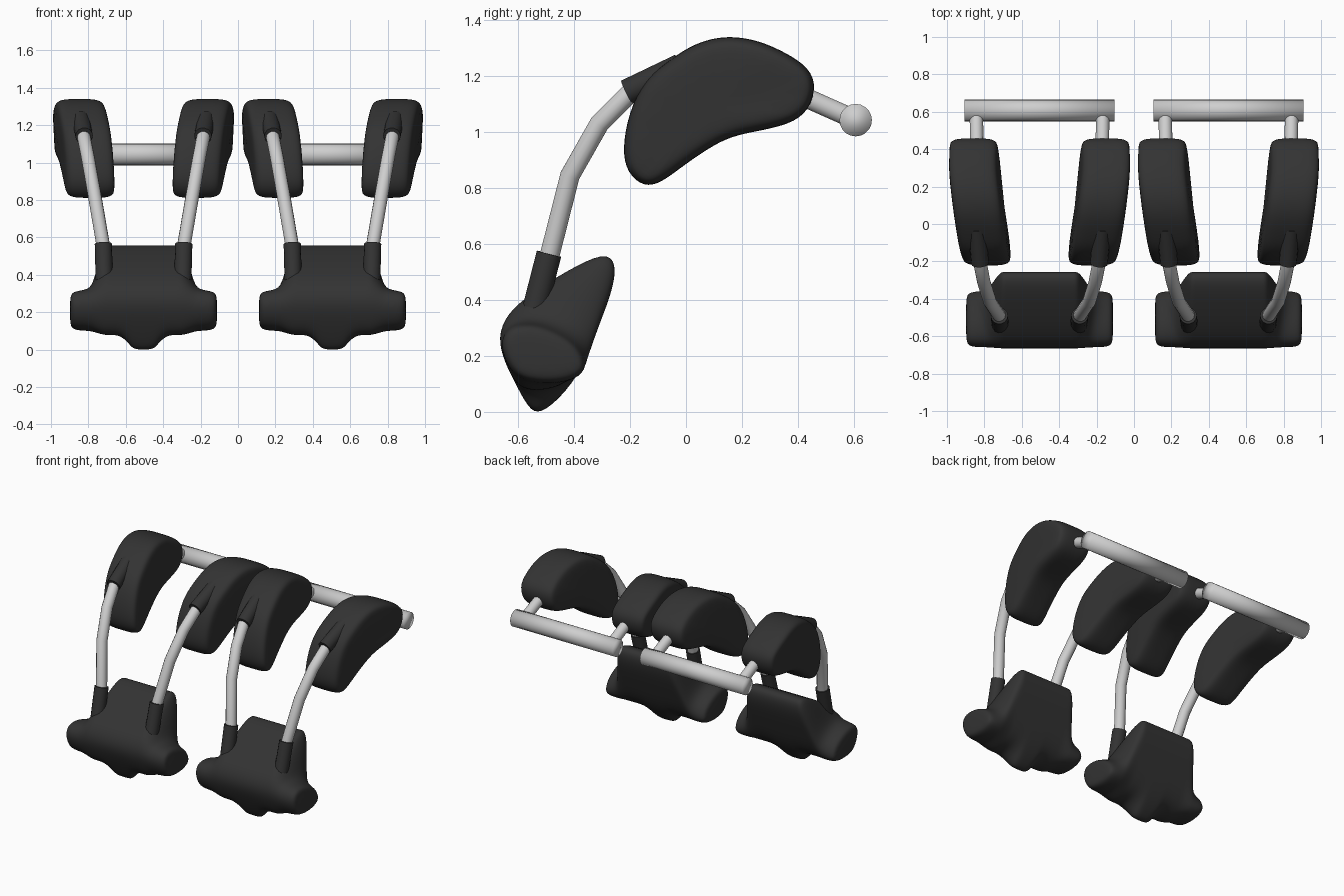
import bpy, bmesh, math
from mathutils import Vector

if "Cube" in bpy.data.objects:
    bpy.data.objects.remove(bpy.data.objects["Cube"])


def material(name, v):
    m = bpy.data.materials.new(name)
    m.diffuse_color = (v, v, v, 1)
    m.use_nodes = True
    m.node_tree.nodes["Principled BSDF"].inputs["Base Color"].default_value = m.diffuse_color
    return m


FOAM = material("black_foam", 0.033)
METAL = material("light_grey_metal", 0.62)


def loft(name, rings, mat, subsurf=0, angle=None):
    """Skin a list of equal-length closed rings and cap both ends."""
    bm = bmesh.new()
    vr = [[bm.verts.new(p) for p in r] for r in rings]
    n = len(vr[0])
    for a, b in zip(vr, vr[1:]):
        for i in range(n):
            j = (i + 1) % n
            bm.faces.new((a[i], a[j], b[j], b[i]))
    bm.faces.new(vr[0])
    bm.faces.new(vr[-1])
    bmesh.ops.recalc_face_normals(bm, faces=bm.faces)
    for f in bm.faces:
        f.smooth = True
    me = bpy.data.meshes.new(name)
    bm.to_mesh(me)
    bm.free()
    me.materials.append(mat)
    ob = bpy.data.objects.new(name, me)
    bpy.context.collection.objects.link(ob)
    if subsurf:
        m = ob.modifiers.new("smooth", 'SUBSURF')
        m.levels = m.render_levels = subsurf
    if angle:
        bpy.ops.object.select_all(action='DESELECT')
        ob.select_set(True)
        bpy.context.view_layer.objects.active = ob
        bpy.ops.object.shade_smooth_by_angle(angle=math.radians(angle))
    return ob


def tube(name, path, radius, mat, sides=14, angle=50):
    pts = [Vector(p) for p in path]
    rings = []
    for i, p in enumerate(pts):
        t = (pts[min(i + 1, len(pts) - 1)] - pts[max(i - 1, 0)]).normalized()
        ref = Vector((1, 0, 0)) if abs(t.x) < 0.8 else Vector((0, 0, 1))
        u = (ref - t * ref.dot(t)).normalized()
        w = t.cross(u)
        rings.append([p + radius * (u * math.cos(a) + w * math.sin(a))
                      for a in (2 * math.pi * k / sides for k in range(sides))])
    return loft(name, rings, mat, angle=angle)


def offset(prof, d):
    """Move a counter-clockwise or clockwise profile inward by d."""
    P = [Vector(p) for p in prof]
    n = len(P)
    area = sum(P[i].x * P[(i + 1) % n].y - P[(i + 1) % n].x * P[i].y for i in range(n))
    s = 1 if area > 0 else -1
    out = []
    for i in range(n):
        t = (P[(i + 1) % n] - P[i - 1]).normalized()
        out.append(P[i] + Vector((-t.y, t.x)) * d * s)
    return out


# side profiles (y, z)
SHOULDER = [(-.15, 1.185), (-.075, 1.247), (.014, 1.308), (.09, 1.335), (.164, 1.343),
            (.25, 1.33), (.33, 1.298), (.425, 1.245), (.468, 1.18), (.445, 1.08),
            (.37, 1.025), (.23, 1.0), (.14, .978), (.05, .922), (-.02, .872),
            (-.088, .82), (-.15, .802), (-.212, .855), (-.228, .94), (-.205, 1.07)]
CHEST_MID = [(-.545, -.01), (-.585, .05), (-.65, .18), (-.674, .265), (-.642, .35),
             (-.557, .422), (-.43, .502), (-.288, .575), (-.248, .53), (-.262, .436),
             (-.307, .32), (-.38, .125), (-.49, .01)]
CHEST_LOW = {0: (-.56, .075), 1: (-.61, .098), 12: (-.48, .08)}
CHEST_SIDE = [CHEST_LOW.get(i, p) for i, p in enumerate(CHEST_MID)]
WING = [(-.56, .105), (-.615, .13), (-.652, .19), (-.664, .255), (-.632, .31),
        (-.56, .318), (-.50, .305), (-.44, .278), (-.395, .245), (-.37, .21),
        (-.357, .17), (-.372, .125), (-.46, .098)]


def mix(a, b, t):
    return [Vector(p).lerp(Vector(q), t) for p, q in zip(a, b)]


HALF = [(.058, CHEST_MID), (.082, mix(CHEST_MID, CHEST_SIDE, .5)), (.13, CHEST_SIDE),
        (.18, CHEST_SIDE), (.212, CHEST_SIDE), (.255, mix(CHEST_SIDE, WING, .5)),
        (.285, mix(CHEST_SIDE, WING, .9)), (.345, WING), (.38, offset(WING, .008)),
        (.395, offset(WING, .035))]
STATIONS = [(-x, p) for x, p in reversed(HALF)] + [(0, CHEST_MID)] + HALF


def lean(y, z):
    # pad centre line: shifts inward toward the front and the bottom
    return .355 - .12 * max(0, .3 - y) - .05 * max(-.1, 1.2 - z)


for unit, cx in (("left", -.505), ("right", .505)):
    # chest pad with side wings and lower tip
    loft(unit + "_chest_pad", [[(cx + x * .998, y, z) for y, z in p] for x, p in STATIONS],
         FOAM, 2)
    # rear cross bar
    tube(unit + "_rear_bar", [(cx - .4, .607, 1.043), (cx + .4, .607, 1.043)],
         .058, METAL, 20, 180)
    for side, s in (("a", -1), ("b", 1)):
        tag = unit + "_" + side

        def at(x, y, z):
            return (cx + s * x, y, z)

        # shoulder pad
        rings = []
        for x, d in ((-.135, .05), (-.12, .014), (-.08, 0), (0, 0),
                     (.08, 0), (.12, .014), (.135, .05)):
            rings.append([at(lean(y, z) + x, y, z) for y, z in offset(SHOULDER, d)])
        loft(tag + "_shoulder_pad", rings, FOAM, 2)
        # bent front tube
        tube(tag + "_front_tube", [at(.212, -.52, .45), at(.218, -.485, .57),
                                   at(.265, -.415, .845), at(.298, -.31, 1.03),
                                   at(.322, -.19, 1.15), at(.328, -.12, 1.18)],
             .036, METAL)
        # collars where the tube enters the pads
        tube(tag + "_upper_collar", [at(.318, -.212, 1.143), at(.335, -.02, 1.235)],
             .047, FOAM)
        tube(tag + "_lower_collar", [at(.215, -.49, .565), at(.21, -.54, .37)],
             .046, FOAM)
        # rear rod joining pad to bar
        tube(tag + "_rear_rod", [at(.335, .38, 1.145), at(.338, .60, 1.047)], .036, METAL)
